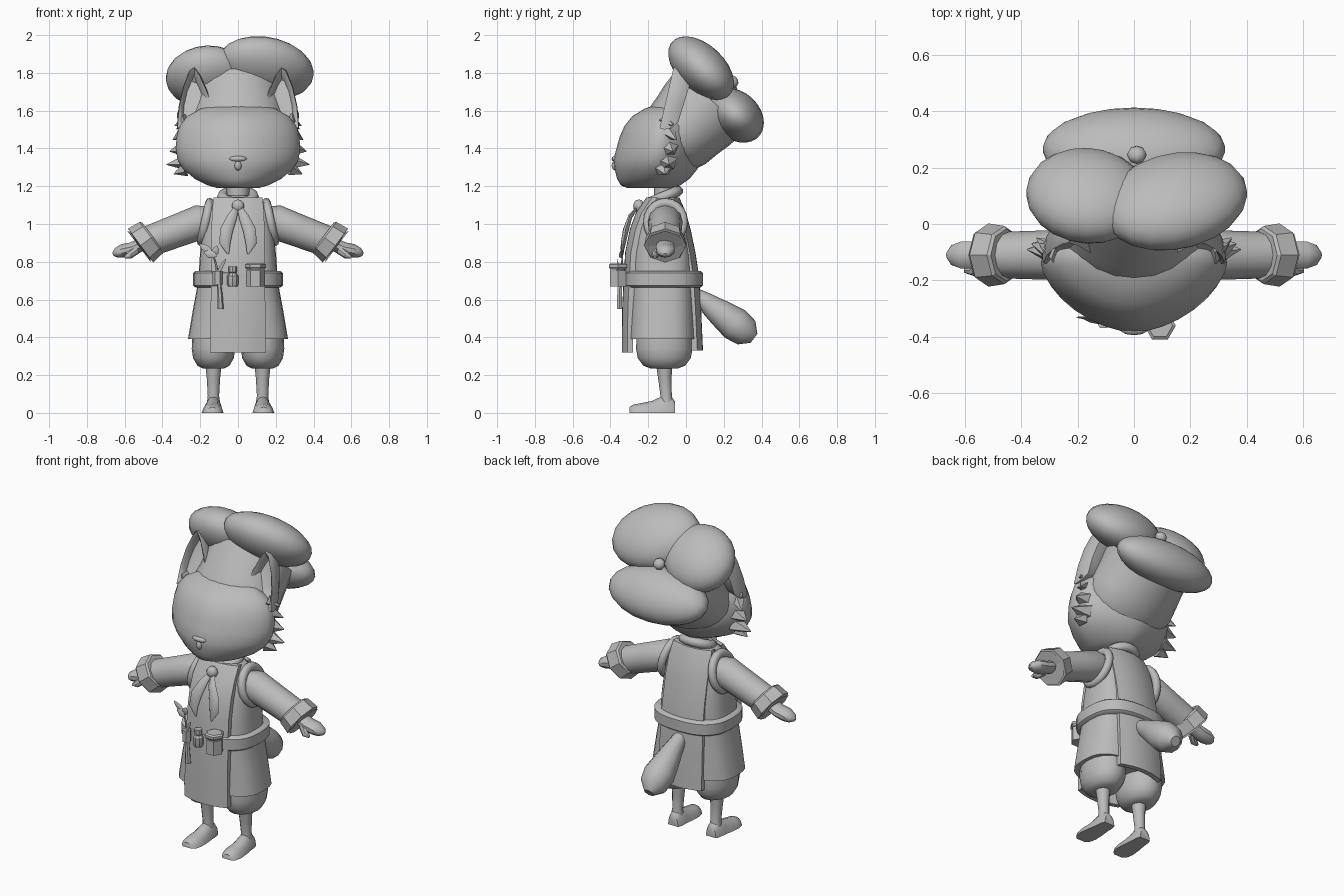
import bpy, bmesh, math
from mathutils import Vector, Matrix

if "Cube" in bpy.data.objects:
    bpy.data.objects.remove(bpy.data.objects["Cube"])

grey = bpy.data.materials.new("plain grey")
grey.diffuse_color = (0.5, 0.5, 0.5, 1)
grey.use_nodes = True
grey.node_tree.nodes["Principled BSDF"].inputs["Base Color"].default_value = grey.diffuse_color


def finish(name, bm, angle=40):
    bmesh.ops.recalc_face_normals(bm, faces=bm.faces)
    me = bpy.data.meshes.new(name)
    bm.to_mesh(me)
    bm.free()
    me.materials.append(grey)
    ob = bpy.data.objects.new(name, me)
    bpy.context.collection.objects.link(ob)
    bpy.ops.object.select_all(action='DESELECT')
    ob.select_set(True)
    bpy.context.view_layer.objects.active = ob
    bpy.ops.object.shade_smooth_by_angle(angle=math.radians(angle))
    return ob


def loft(name, rings, angle=40, loop=False):
    """Skin a list of point rings, capped unless looped."""
    bm = bmesh.new()
    vs = [[bm.verts.new(p) for p in r] for r in rings]
    n = len(vs[0])
    pairs = list(zip(vs, vs[1:])) + ([(vs[-1], vs[0])] if loop else [])
    for a, b in pairs:
        for i in range(n):
            bm.faces.new((a[i], a[(i + 1) % n], b[(i + 1) % n], b[i]))
    if not loop:
        bm.faces.new(vs[0])
        bm.faces.new(vs[-1])
    return finish(name, bm, angle)


def oval(cx, y0, y1, w, z, p=2.0, n=24):
    """Level superellipse ring between y0 and y1."""
    cy, d = (y0 + y1) / 2, (y1 - y0) / 2
    out = []
    for i in range(n):
        t = math.tau * i / n
        c, s = math.cos(t), math.sin(t)
        out.append((cx + w * math.copysign(abs(c) ** (2 / p), c),
                    cy + d * math.copysign(abs(s) ** (2 / p), s), z))
    return out


def tube(name, pts, radii, n=12, flat=1.0, angle=40):
    """Round tube through points; flat squashes it along y."""
    pts = [Vector(p) for p in pts]
    rings = []
    for i, p in enumerate(pts):
        t = (pts[min(i + 1, len(pts) - 1)] - pts[max(i - 1, 0)]).normalized()
        u = t.cross(Vector((0, 1, 0)) if abs(t.y) < 0.9 else Vector((1, 0, 0))).normalized()
        v = t.cross(u)
        rings.append([p + radii[i] * (u * math.cos(math.tau * k / n)
                      + v * flat * math.sin(math.tau * k / n)) for k in range(n)])
    return loft(name, rings, angle)


def ball(name, loc, size, rot=Matrix.Identity(3), seg=16):
    bm = bmesh.new()
    m = Matrix.Translation(loc) @ rot.to_4x4() @ Matrix.Diagonal((*size, 1))
    bmesh.ops.create_uvsphere(bm, u_segments=seg, v_segments=max(6, seg * 2 // 3), radius=1, matrix=m)
    return finish(name, bm, 60)


def torus(name, loc, R, r, rot=Matrix.Identity(3), sx=1.0, n=20):
    rings = []
    for i in range(n):
        a = math.tau * i / n
        rings.append([Vector(loc) + rot @ Vector((sx * math.cos(a) * (R + r * math.cos(b)),
                      math.sin(a) * (R + r * math.cos(b)), r * math.sin(b)))
                      for b in [math.tau * k / 8 for k in range(8)]])
    return loft(name, rings, 60, True)


def sheet(name, rows, bend, thick):
    """Curved panel from (z, half width, y) rows, bent at its edges."""
    bm = bmesh.new()
    grid = [[bm.verts.new((w * k / 4, y + bend * (k / 4) ** 2, z)) for k in range(-4, 5)]
            for z, w, y in rows]
    for a, b in zip(grid, grid[1:]):
        for i in range(8):
            bm.faces.new((a[i], a[i + 1], b[i + 1], b[i]))
    back = bmesh.ops.extrude_face_region(bm, geom=bm.faces[:])["geom"]
    for v in back:
        if isinstance(v, bmesh.types.BMVert):
            v.co.y += thick
    return finish(name, bm)


# head: wide, pointed towards the muzzle
loft("head", [oval(0, f, b, w, z, 1.65, 32) for z, w, f, b in [
    (1.19, .11, -.31, -.07), (1.205, .16, -.345, -.03), (1.24, .23, -.365, .02),
    (1.29, .29, -.378, .06), (1.34, .32, -.385, .08), (1.40, .33, -.368, .09),
    (1.46, .325, -.352, .09), (1.52, .31, -.325, .08), (1.57, .27, -.285, .04),
    (1.61, .20, -.22, -.02), (1.635, .09, -.15, -.08)]], 60)
# nose, muzzle line and eyes
for i, (x, z, w, h) in enumerate([(0, 1.345, .05, .016), (0, 1.31, .02, .028)]):
    ball("nose_%d" % i, (x, -.372, z), (w, .022, h), seg=10)

# hat: leaning band, three puffy lobes and a button
d, nrm = Vector((0, .73, -.68)), Vector((0, .68, .73))
hat_rot = Matrix((Vector((1, 0, 0)), -d, nrm)).transposed()
base = Vector((0, -.05, 1.46))
loft("hat_band", [[base + hat_rot @ Vector((w * math.cos(a), l * math.sin(a), h))
                   for a in [math.tau * i / 24 for i in range(24)]]
                  for h, w, l in [(-.05, .25, .19), (0, .27, .21), (.08, .265, .22),
                                  (.16, .255, .235), (.27, .25, .245)]], 50)
for nm, loc, size, roll in [("hat_lobe_right", (.145, .08, 1.825), (.265, .20, .125), -22),
                            ("hat_lobe_left", (-.165, .10, 1.78), (.22, .20, .125), 20),
                            ("hat_lobe_back", (0, .265, 1.575), (.325, .165, .125), 0)]:
    ball(nm, loc, size, hat_rot @ Matrix.Rotation(math.radians(roll), 3, 'Z'), 20)
ball("hat_button", (.01, .245, 1.755), (.035, .035, .03), hat_rot, 8)

# torso and flared skirt
loft("tunic", [oval(0, f, b, w, z, 2.8, 28) for z, w, f, b in [
    (.39, .265, -.305, .055), (.55, .238, -.30, .05), (.70, .21, -.295, .045),
    (.82, .203, -.29, .04), (.95, .19, -.27, .02), (1.06, .172, -.24, -.005),
    (1.12, .14, -.205, -.035), (1.15, .08, -.17, -.06)]], 50)
# apron front and back
sheet("apron_front", [(.32, .147, -.34), (.55, .145, -.338), (.72, .142, -.33), (.85, .14, -.322),
                      (.97, .14, -.298), (1.06, .138, -.265), (1.14, .13, -.21)], .03, .03)
sheet("apron_back", [(.33, .147, .09), (.55, .145, .08), (.72, .142, .07), (.85, .14, .05),
                     (.97, .14, .025), (1.06, .138, 0), (1.14, .13, -.035)], -.03, -.03)
# belt
loft("belt", [oval(0, -.33 + e, .09 - e, .238 - e, z, 2.6, 28)
              for z, e in [(.665, .012), (.675, 0), (.74, 0), (.75, .012)]], 40)
# neck, collar scarf, knot
tube("neck", [(0, -.11, 1.10), (0, -.11, 1.23)], [.06, .06])
torus("scarf_collar", (0, -.115, 1.145), .078, .028, Matrix.Rotation(math.radians(22), 3, 'X'), 1.05)
ball("scarf_knot", (0, -.25, 1.095), (.035, .03, .035), seg=10)

for s, side in ((1, "right"), (-1, "left")):
    # eye
    ball("eye_" + side, (s * .125, -.308, 1.415), (.027, .022, .052),
         Matrix.Rotation(s * .45, 3, 'Z'), 12)
    # ear: outlined leaf with a sunken front and a narrower back
    pts = [(.325, 1.50), (.315, 1.62), (.29, 1.73), (.255, 1.815), (.23, 1.835),
           (.20, 1.79), (.16, 1.70), (.125, 1.60), (.20, 1.54)]
    def earloop(k, y, lean=.22):
        return [(s * (.235 + (x - .235) * k), y + lean * (z - 1.5), 1.65 + (z - 1.65) * k) for x, z in pts]
    loft("ear_" + side, [earloop(.62, -.095), earloop(.8, -.13), earloop(.95, -.14),
                         earloop(1, -.115), earloop(.93, -.07), earloop(.72, -.04)], 50)
    # cheek tufts
    for i, (p, q, r) in enumerate([((.27, -.10, 1.33), (.378, -.09, 1.315), .05),
                                   ((.28, -.12, 1.29), (.34, -.11, 1.265), .04),
                                   ((.29, -.09, 1.40), (.362, -.07, 1.385), .045),
                                   ((.28, -.10, 1.49), (.345, -.05, 1.445), .04),
                                   ((.27, -.10, 1.55), (.335, -.07, 1.52), .04)]):
        tube("cheek_tuft_%s_%d" % (side, i), [(s * p[0], p[1], p[2]), (s * q[0], q[1], q[2])],
             [r, .002], 5, 1.2, 30)
    # sleeve, armhole binding, cuff
    tube("sleeve_" + side, [(s * .12, -.11, 1.02), (s * .2, -.11, 1.01), (s * .32, -.11, .965),
                            (s * .48, -.11, .905)], [.07, .092, .087, .082])
    torus("armhole_" + side, (s * .172, -.108, 1.01), .095, .024,
          Matrix.Rotation(s * math.radians(78), 3, 'Y'), 1.1)
    tube("cuff_" + side, [(s * (.4875 + .8 * t), -.11, .907 - .6 * t) for t in (-.045, -.035, .035, .045, .03)],
         [.093, .103, .112, .105, .07], 8, 1, 25)
    # mitten hand and thumb
    tube("hand_" + side, [(s * .49, -.11, .90), (s * .56, -.11, .868), (s * .61, -.11, .858),
                          (s * .645, -.11, .846), (s * .662, -.11, .838)], [.035, .036, .036, .026, .008], 10, 1.4)
    tube("thumb_" + side, [(s * .54, -.14, .86), (s * .575, -.165, .835), (s * .60, -.165, .825)],
         [.022, .02, .008], 8)
    # scarf tail
    tube("scarf_tail_" + side, [(s * .008, -.255, 1.09), (s * .03, -.295, 1.04), (s * .06, -.318, .97),
                                (s * .07, -.332, .90), (s * .052, -.335, .84)],
         [.012, .026, .034, .03, .004], 8, .45)
    # puffed trouser leg
    loft("trouser_" + side, [oval(s * .13, -.115 - r * 1.3, -.115 + r * 1.3, r, z, 2, 16) for z, r in
                             [(.235, .055), (.25, .085), (.29, .108), (.34, .115), (.42, .112), (.5, .10)]], 50)
    # shin and foot
    tube("shin_" + side, [(s * .13, -.10, .03), (s * .13, -.105, .09), (s * .13, -.112, .18), (s * .13, -.115, .27)],
         [.038, .03, .035, .045])
    loft("foot_" + side, [[(s * (.13 + .03 * (-.1 - y)) + w * math.cos(a), y, max(0, h * math.sin(a) * 1.02))
                           for a in [math.radians(v) for v in (0, 35, 65, 90, 115, 145, 180)]]
                          for y, w, h in [(-.058, .035, .06), (-.08, .043, .085), (-.13, .047, .085),
                                          (-.18, .054, .062), (-.24, .058, .05), (-.28, .05, .043),
                                          (-.30, .03, .03)]], 50)

# tail
tube("tail", [(0, .02, .64), (0, .10, .59), (0, .18, .53), (0, .26, .47), (0, .32, .425), (0, .36, .395)],
     [.035, .05, .072, .09, .078, .03], 12)

# belt kit: hexagonal jar with lid, small bottle
tube("jar", [(.092, -.36, z) for z in (.67, .755)], [.05, .05], 6, 1, 20)
tube("jar_lid", [(.092, -.36, z) for z in (.76, .77, .785, .792)], [.047, .056, .056, .045], 6, 1, 20)
tube("bottle", [(-.028, -.345, z) for z in (.67, .68, .725, .74, .745, .775)],
     [.024, .03, .03, .018, .022, .022], 8, 1, 30)
# hanging tool and leafy sprig
tube("tool", [(-.092, -.352, .55), (-.095, -.352, .62), (-.10, -.35, .68), (-.108, -.35, .73)],
     [.016, .014, .012, .016], 6)
tube("pouch_strap", [(-.108, -.345, .68), (-.108, -.345, .75)], [.026, .026], 6)
tube("sprig_stem", [(-.108, -.345, .72), (-.115, -.34, .78), (-.135, -.335, .85)], [.007, .006, .004], 6)
for i, (a, b, w) in enumerate([((-.13, -.335, .84), (-.205, -.33, .895), .02),
                               ((-.13, -.335, .83), (-.11, -.345, .885), .02),
                               ((-.18, -.335, .85), (-.11, -.355, .83), .022),
                               ((-.108, -.35, .74), (-.065, -.365, .815), .01)]):
    a, b = Vector(a), Vector(b)
    tube("sprig_leaf_%d" % i, [a, a.lerp(b, .4), a.lerp(b, .75), b], [.004, w, w * .7, .002], 6, .3)
